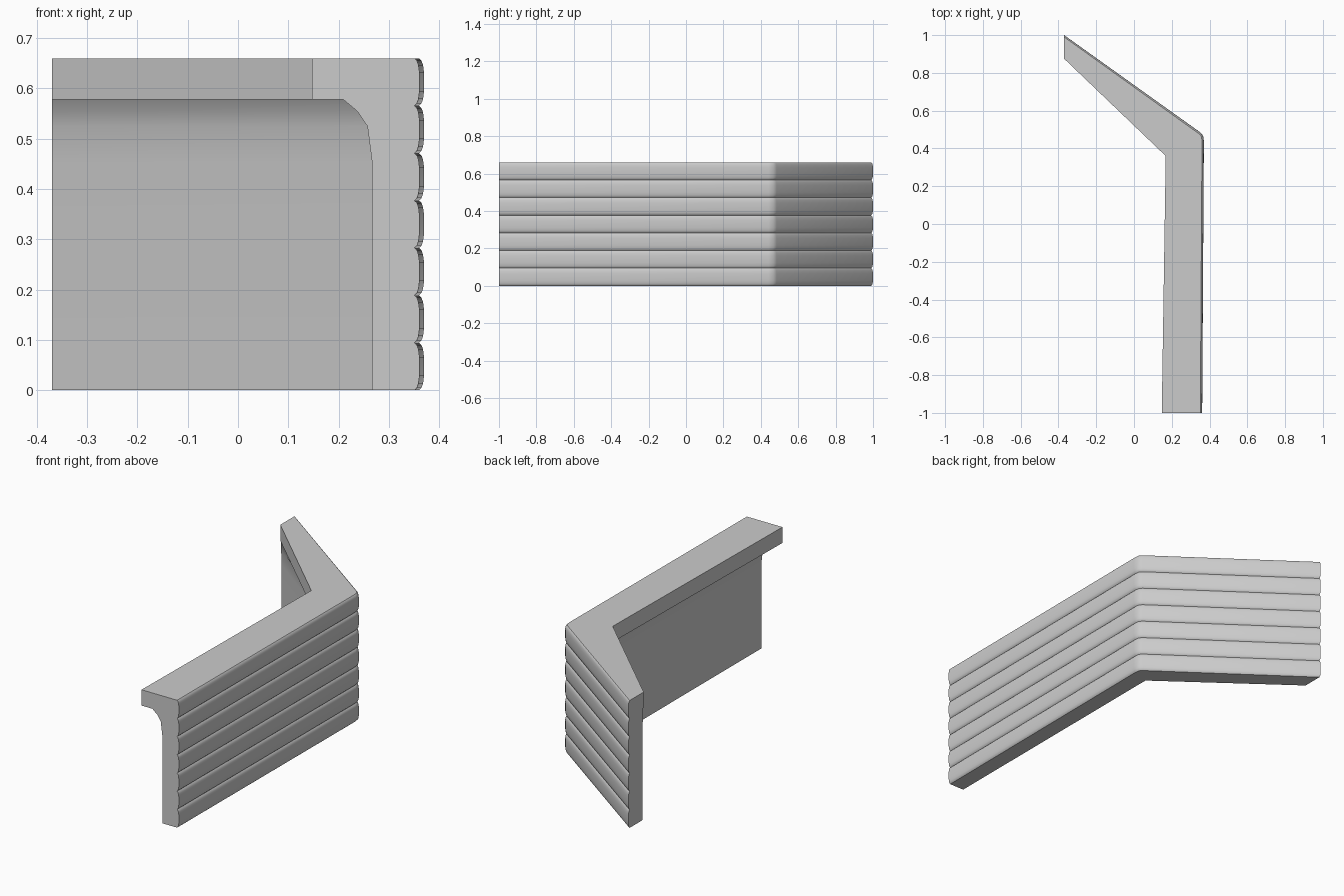
import bpy, bmesh
from mathutils import Vector

if "Cube" in bpy.data.objects:
    bpy.data.objects.remove(bpy.data.objects["Cube"])

H, RIBS, DEPTH = 0.66, 7, 0.01

# Plan stations: groove line on outer face, outward direction, flange edge, inner wall
stations = [
    ((0.351, -1.0), (1, 0), (0.147, -1.0), (0.267, -1.0)),
    ((0.360, 0.440), (1, 0), (0.168, 0.360), (0.270, 0.410)),
    ((0.357, 0.463), (0.9, 0.44), (0.168, 0.360), (0.270, 0.410)),
    ((0.345, 0.477), (0.58, 0.81), (0.168, 0.360), (0.270, 0.410)),
    ((-0.37, 0.990), (0, 1), (-0.37, 0.875), (-0.37, 0.883)),
]

# Scalloped outer face: (bulge, height)
scallop = [(0, 0), (0.05, 0.5), (0.14, 0.8), (0.3, 1), (0.5, 1),
           (0.7, 1), (0.86, 0.8), (0.95, 0.5)]
outer = [(d * DEPTH, (i + f) * H / RIBS) for i in range(RIBS) for f, d in scallop]
outer.append((0, H))

# Inner face with coved top flange: (blend from flange to wall, height)
inner = [(0, H), (0, 0.578), (0.52, 0.578), (0.75, 0.555), (0.92, 0.525), (1, 0.45), (1, 0)]

bm = bmesh.new()
rings = []
for o, n, f, w in stations:
    o, n, f, w = Vector(o), Vector(n), Vector(f), Vector(w)
    pts = [((o + n * d), z) for d, z in outer] + [(f.lerp(w, u), z) for u, z in inner]
    rings.append([bm.verts.new((p.x, p.y, z)) for p, z in pts])

# Skin between stations, then cap both ends
count = len(rings[0])
for a, b in zip(rings, rings[1:]):
    for i in range(count):
        j = (i + 1) % count
        bm.faces.new((a[i], a[j], b[j], b[i]))
bm.faces.new(rings[0])
bm.faces.new(rings[-1])
bmesh.ops.remove_doubles(bm, verts=bm.verts[:], dist=0.0005)
bmesh.ops.recalc_face_normals(bm, faces=bm.faces[:])

mesh = bpy.data.meshes.new("ribbed_wall")
bm.to_mesh(mesh)
bm.free()
wall = bpy.data.objects.new("ribbed_wall", mesh)
bpy.context.collection.objects.link(wall)
bpy.context.view_layer.objects.active = wall
wall.select_set(True)
bpy.ops.object.shade_smooth_by_angle(angle=0.6)
